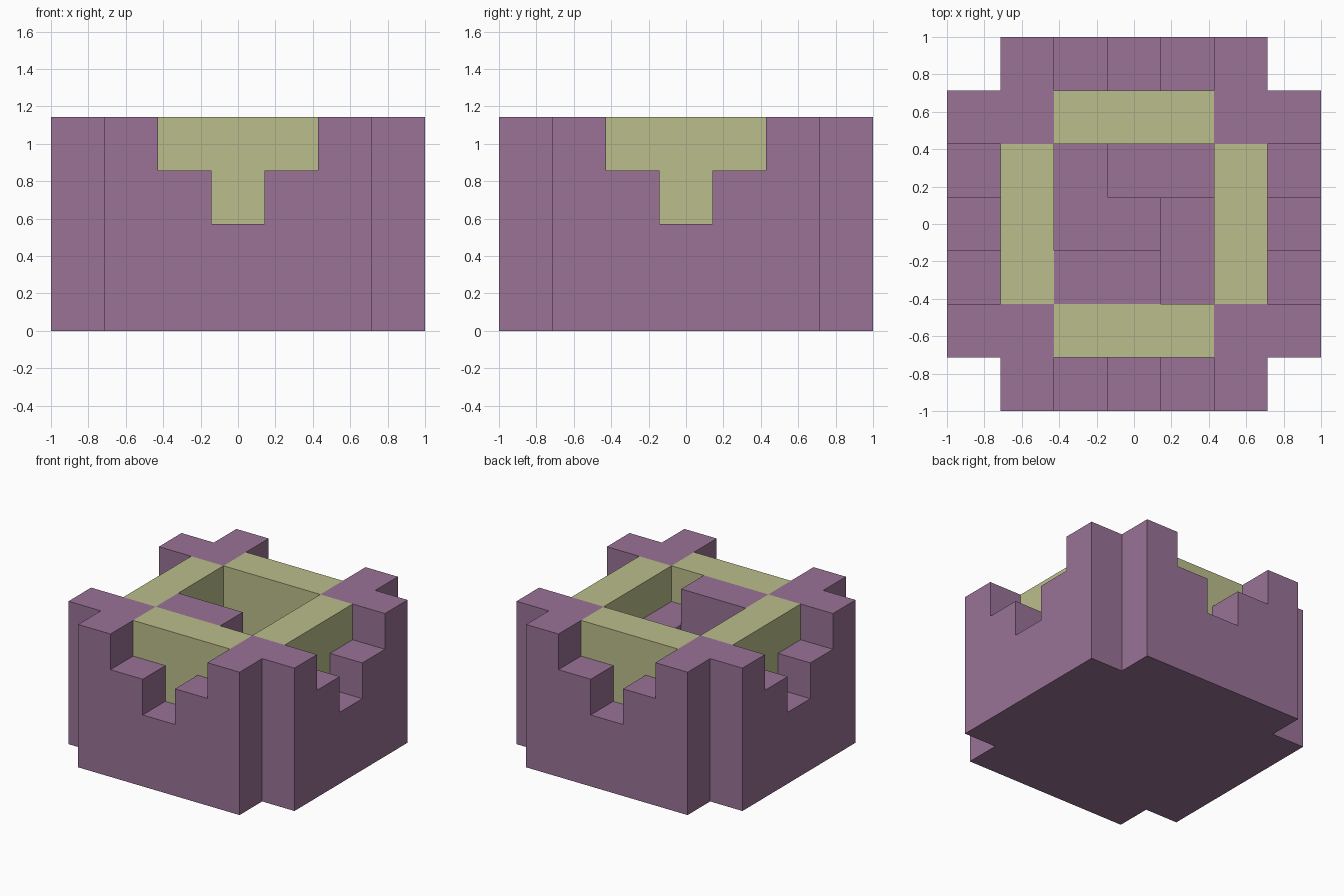
import bpy
import bmesh
import math

N = 7            # cells across
U = 2 / N        # cell size
TOP = 4          # wall height in cells

if "Cube" in bpy.data.objects:
    bpy.data.objects.remove(bpy.data.objects["Cube"], do_unlink=True)


def make_material(name, rgb):
    mat = bpy.data.materials.new(name)
    mat.use_nodes = True
    mat.diffuse_color = (*rgb, 1)
    mat.node_tree.nodes["Principled BSDF"].inputs["Base Color"].default_value = (*rgb, 1)
    return mat


purple = make_material("dusty purple", (0.319, 0.171, 0.305))
olive = make_material("pale olive", (0.497, 0.515, 0.258))

# Spiral steps inside the court: cells (from the centre) and their heights
STEPS = {
    "top_step": (4, [(-1, -1), (0, -1)]),
    "middle_step": (3, [(1, -1), (1, 0)]),
    "low_step": (2, [(1, 1), (0, 1)]),
    "court_floor": (1, [(-1, 1), (-1, 0), (0, 0)]),
}


def classify(x, y):
    """Part name and height of the column at a cell counted from the centre."""
    far, near = max(abs(x), abs(y)), min(abs(x), abs(y))
    if far > 3 or (far == 3 and near == 3):
        return None, 0
    if far == 3:                       # outer wall, stepped down to its middle
        side = ("right_wall" if x > 0 else "left_wall") if abs(x) == 3 else \
               ("back_wall" if y > 0 else "front_wall")
        return side, min(TOP, 2 + near)
    if far == 2:                       # inner ring with corner posts
        return ("corner_posts" if near == 2 else "inner_ring"), TOP
    for name, (height, cells) in STEPS.items():
        if (x, y) in cells:
            return name, height


def build_part(name, mat):
    """Build the exposed faces of every column in one part."""
    bm = bmesh.new()

    def quad(*corners):
        bm.faces.new([bm.verts.new([c * U for c in p]) for p in corners])

    for x in range(-3, 4):
        for y in range(-3, 4):
            part, height = classify(x, y)
            if part is None:
                continue
            ring = [(x + a, y + b) for a, b in
                    ((-.5, -.5), (.5, -.5), (.5, .5), (-.5, .5))]
            if name == "underside":
                quad(*[(*p, 0) for p in reversed(ring)])
            if part != name:
                continue
            quad(*[(*p, height) for p in ring])
            for i, (dx, dy) in enumerate(((0, -1), (1, 0), (0, 1), (-1, 0))):
                a, b = ring[i], ring[(i + 1) % 4]
                for k in range(classify(x + dx, y + dy)[1], height):
                    quad((*a, k), (*b, k), (*b, k + 1), (*a, k + 1))

    # Merge cells into large flat faces
    bmesh.ops.remove_doubles(bm, verts=bm.verts, dist=U / 100)
    bmesh.ops.dissolve_limit(bm, angle_limit=math.radians(1),
                             verts=bm.verts, edges=bm.edges)
    mesh = bpy.data.meshes.new(name)
    bm.to_mesh(mesh)
    bm.free()
    mesh.materials.append(mat)
    bpy.context.collection.objects.link(bpy.data.objects.new(name, mesh))


# Outer shell
for part in ("front_wall", "back_wall", "left_wall", "right_wall",
             "corner_posts", "underside"):
    build_part(part, purple)

# Inner ring and descending steps
build_part("inner_ring", olive)
for part in STEPS:
    build_part(part, purple)
